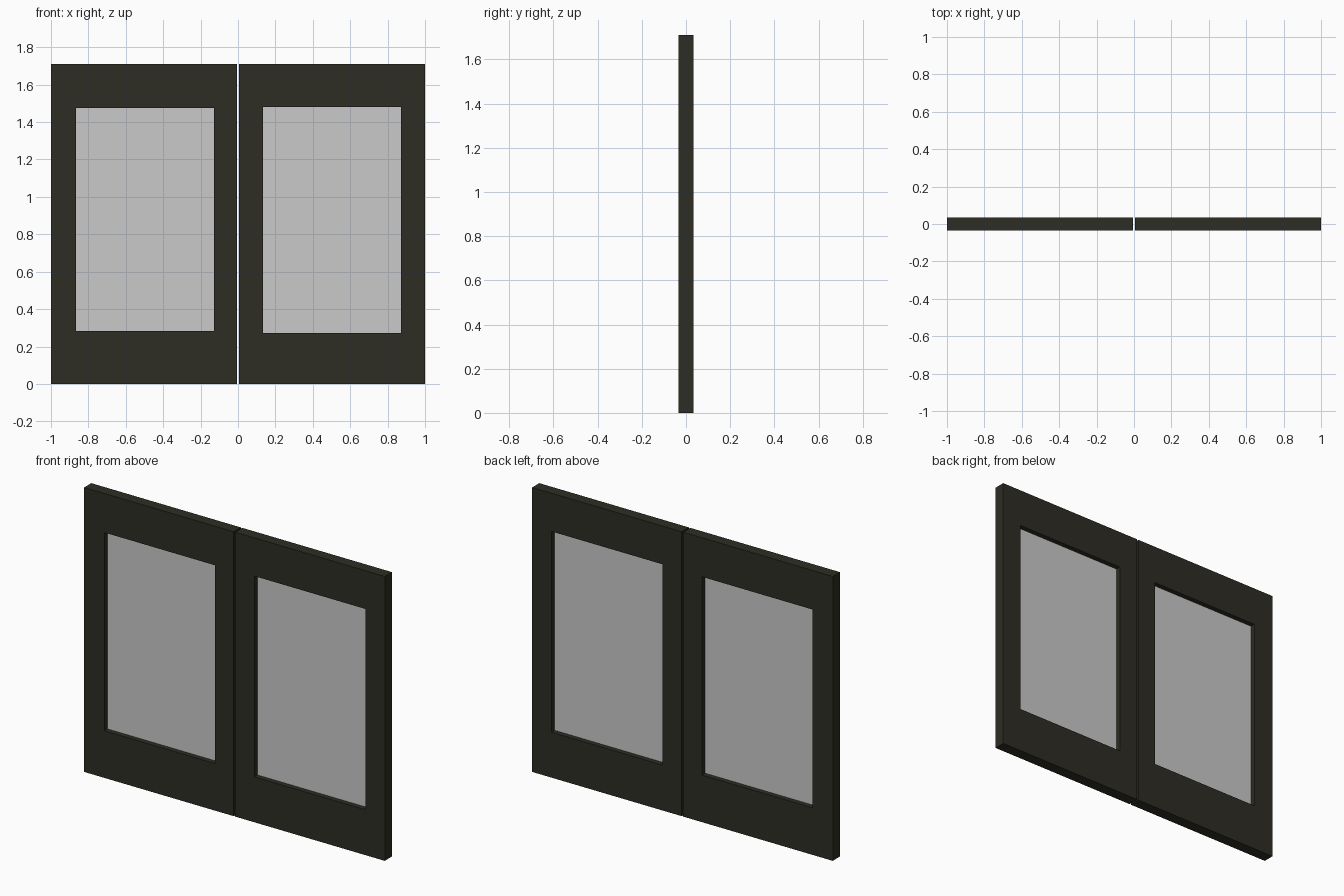
import bpy, bmesh

if "Cube" in bpy.data.objects:
    bpy.data.objects.remove(bpy.data.objects["Cube"])

HALF = 0.034     # half the frame thickness
TOP = 1.71


def material(name, rgb):
    m = bpy.data.materials.new(name)
    m.diffuse_color = (*rgb, 1.0)
    m.use_nodes = True
    m.node_tree.nodes["Principled BSDF"].inputs["Base Color"].default_value = m.diffuse_color
    return m


DARK = material("dark olive frame", (0.027, 0.026, 0.017))
GLASS = material("grey glass", (0.585, 0.585, 0.585))


def finish(bm, name, mat):
    bmesh.ops.recalc_face_normals(bm, faces=bm.faces)
    me = bpy.data.meshes.new(name)
    bm.to_mesh(me)
    bm.free()
    me.materials.append(mat)
    ob = bpy.data.objects.new(name, me)
    bpy.context.collection.objects.link(ob)


def corners(rect):
    x0, x1, z0, z1 = rect
    return [(x0, z0), (x1, z0), (x1, z1), (x0, z1)]


def frame(name, outer, inner):
    # Closed rectangular ring with mitred front and back faces
    bm = bmesh.new()
    of, ob, jf, jb = [[bm.verts.new((x, y, z)) for x, z in corners(r)]
                      for r in (outer, inner) for y in (-HALF, HALF)]
    for i in range(4):
        k = (i + 1) % 4
        for a, b in ((of, jf), (jf, jb), (jb, ob), (ob, of)):
            bm.faces.new((a[i], a[k], b[k], b[i]))
    finish(bm, name, DARK)


def pane(name, rect):
    # Thin glass plate in the middle of the frame depth
    x0, x1, z0, z1 = rect
    bm = bmesh.new()
    bmesh.ops.create_cube(bm, size=1)
    for v in bm.verts:
        v.co = ((x0 + x1) / 2 + v.co.x * (x1 - x0), v.co.y * 0.008,
                (z0 + z1) / 2 + v.co.z * (z1 - z0))
    finish(bm, name, GLASS)


# Two door leaves with a narrow gap between them
leaves = {
    "left": ((-1.0, -0.005, 0, TOP), (-0.865, -0.129, 0.283, 1.475)),
    "right": ((0.005, 1.0, 0, TOP), (0.133, 0.871, 0.273, 1.48)),
}
for side, (outer, opening) in leaves.items():
    frame(side + "_door_frame", outer, opening)
    pane(side + "_door_glass", opening)
